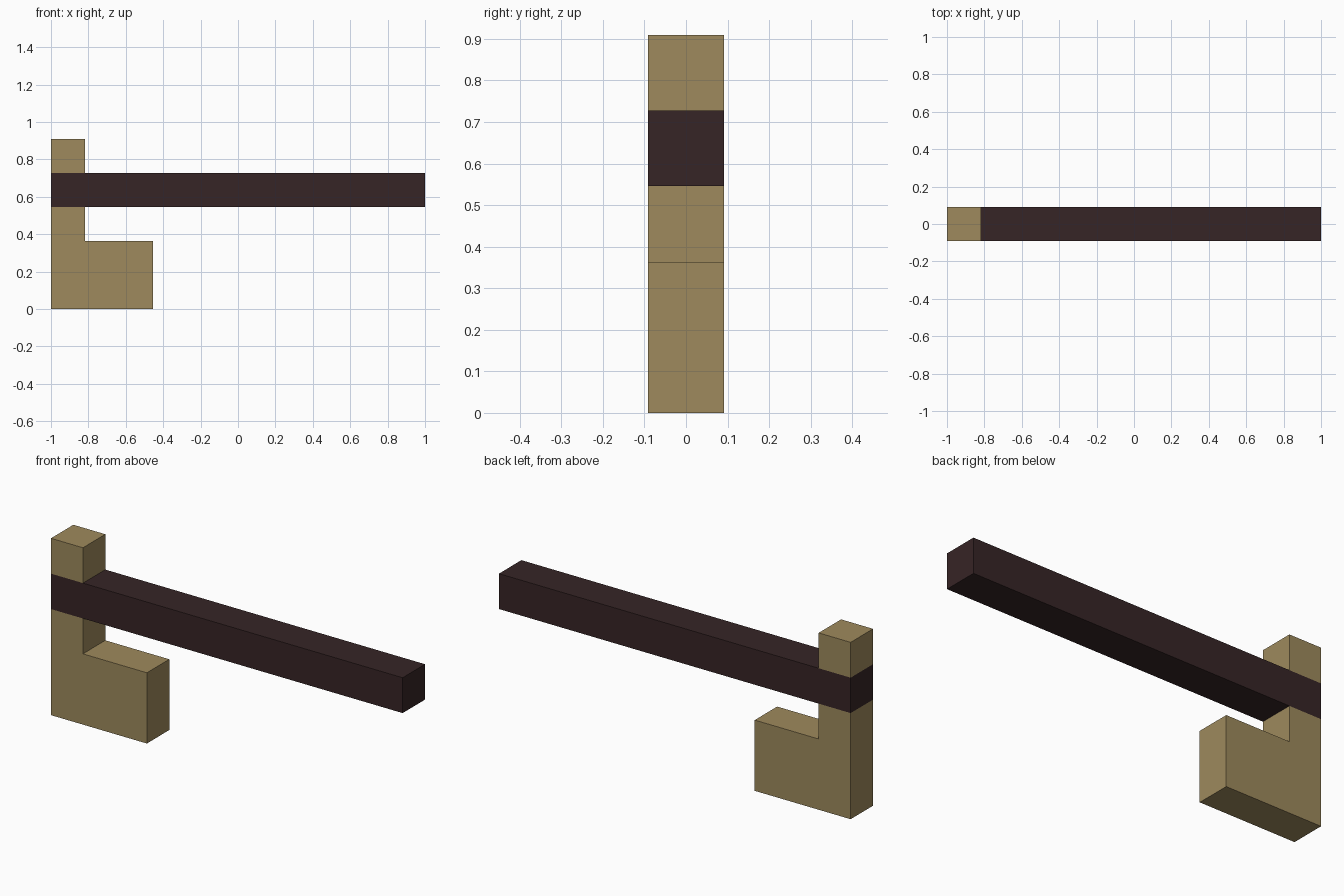
import bpy
import bmesh

cube = bpy.data.objects.get("Cube")
if cube:
    bpy.data.objects.remove(cube, do_unlink=True)

U = 2 / 11  # square section of the bars; every size is a multiple of it


def material(name, colour):
    mat = bpy.data.materials.new(name)
    mat.use_nodes = True
    mat.diffuse_color = colour
    mat.node_tree.nodes["Principled BSDF"].inputs["Base Color"].default_value = colour
    return mat


def extruded(name, profile, mat):
    """Extrude an x-z outline, given in units from the lower corner, along y."""
    bm = bmesh.new()
    face = bm.faces.new([bm.verts.new((-1 + x * U, -U / 2, z * U)) for x, z in profile])
    new = bmesh.ops.extrude_face_region(bm, geom=[face])["geom"]
    verts = [v for v in new if isinstance(v, bmesh.types.BMVert)]
    bmesh.ops.translate(bm, verts=verts, vec=(0, U, 0))
    bmesh.ops.recalc_face_normals(bm, faces=bm.faces)
    mesh = bpy.data.meshes.new(name)
    bm.to_mesh(mesh)
    bm.free()
    mesh.materials.append(mat)
    obj = bpy.data.objects.new(name, mesh)
    bpy.context.collection.objects.link(obj)
    return obj


def rect(x0, x1, z0, z1):
    return [(x0, z0), (x1, z0), (x1, z1), (x0, z1)]


tan = material("tan", (0.342, 0.254, 0.109, 1))
dark_brown = material("dark_brown", (0.037, 0.018, 0.019, 1))

# L-shaped base: foot block with the lower post
extruded("base", [(0, 0), (3, 0), (3, 2), (1, 2), (1, 3), (0, 3)], tan)
# Long horizontal bar, flush with the post
extruded("bar", rect(0, 11, 3, 4), dark_brown)
# Post end above the bar
extruded("post_top", rect(0, 1, 4, 5), tan)
